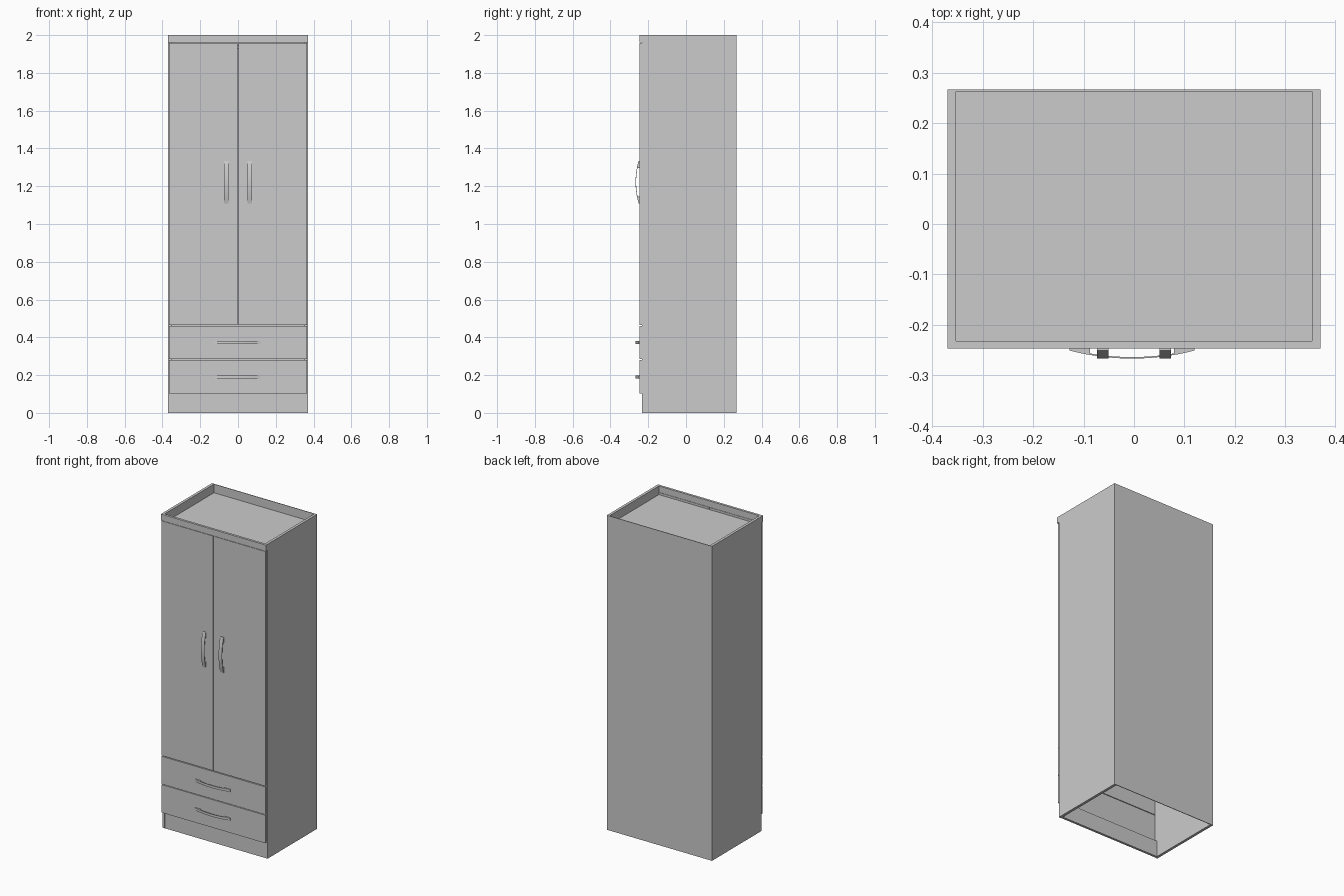
import bpy, bmesh, math
from mathutils import Matrix, Vector

if "Cube" in bpy.data.objects:
    bpy.data.objects.remove(bpy.data.objects["Cube"])

W = 0.37                       # half width
BACK, BODY, FRONT = 0.267, -0.232, -0.247
T = 0.017                      # board thickness


def board(name, x0, x1, y0, y1, z0, z1):
    bm = bmesh.new()
    bmesh.ops.create_cube(bm, size=1)
    bmesh.ops.scale(bm, vec=(x1 - x0, y1 - y0, z1 - z0), verts=bm.verts)
    bmesh.ops.translate(bm, vec=((x0 + x1) / 2, (y0 + y1) / 2, (z0 + z1) / 2), verts=bm.verts)
    return finish(name, bm)


def finish(name, bm):
    bmesh.ops.recalc_face_normals(bm, faces=bm.faces)
    me = bpy.data.meshes.new(name)
    bm.to_mesh(me)
    bm.free()
    ob = bpy.data.objects.new(name, me)
    bpy.context.collection.objects.link(ob)
    return ob


def handle(name, x, z, length, width, vertical):
    # bowed bar with two solid feet: profile in (along, outward), extruded across
    half, foot, n = length / 2, length / 2 * 0.67, 16
    rise = lambda u: 0.004 + 0.016 * (1 - (u / half) ** 2)
    us = [-half + length * i / n for i in range(n + 1)]
    outer = [(u, rise(u)) for u in us]
    inner = [(u, rise(u) - 0.003) for u in [foot * (1 - 2 * i / 10) for i in range(11)]]
    prof = outer + [(half, 0), (foot, 0)] + inner + [(-foot, 0), (-half, 0)]
    bm = bmesh.new()
    vs = [bm.verts.new((u, -o, -width / 2)) for u, o in prof]
    f = bm.faces.new(vs)
    r = bmesh.ops.extrude_face_region(bm, geom=[f])
    top = [v for v in r["geom"] if isinstance(v, bmesh.types.BMVert)]
    bmesh.ops.translate(bm, vec=(0, 0, width), verts=top)
    if vertical:
        bmesh.ops.rotate(bm, cent=(0, 0, 0), matrix=Matrix.Rotation(math.pi / 2, 3, 'Y'), verts=bm.verts)
    bmesh.ops.translate(bm, vec=Vector((x, FRONT, z)), verts=bm.verts)
    ob = finish(name, bm)
    bpy.ops.object.select_all(action='DESELECT')
    bpy.context.view_layer.objects.active = ob
    ob.select_set(True)
    bpy.ops.object.shade_smooth_by_angle(angle=math.radians(30))


# Carcass: sides, back, recessed top, front rail and plinth (open underneath)
IN = W - T
board("left_side", -W, -IN, BODY, 0.263, 0, 2)
board("right_side", IN, W, BODY, 0.263, 0, 2)
board("back_panel", -W, W, 0.263, BACK, 0, 2)
board("top_panel", -IN, IN, BODY, 0.263, 1.93, 1.945)
board("top_rail", -W, W, FRONT, BODY, 1.96, 2)
board("plinth", -IN, IN, BODY + 0.001, BODY + 0.016, 0, 0.103)

# Doors with upright handles
for side, s in (("left", -1), ("right", 1)):
    a, b = sorted((s * 0.002, s * 0.365))
    board(side + "_door", a, b, FRONT, BODY - 0.001, 0.466, 1.958)
    handle(side + "_door_handle", s * 0.062, 1.222, 0.225, 0.023, True)

# Drawer fronts with level handles
for name, z0, z1, hz in (("lower", 0.103, 0.281, 0.191), ("upper", 0.285, 0.461, 0.373)):
    board(name + "_drawer_front", -0.365, 0.365, FRONT, BODY - 0.001, z0, z1)
    handle(name + "_drawer_handle", -0.004, hz, 0.248, 0.016, False)
